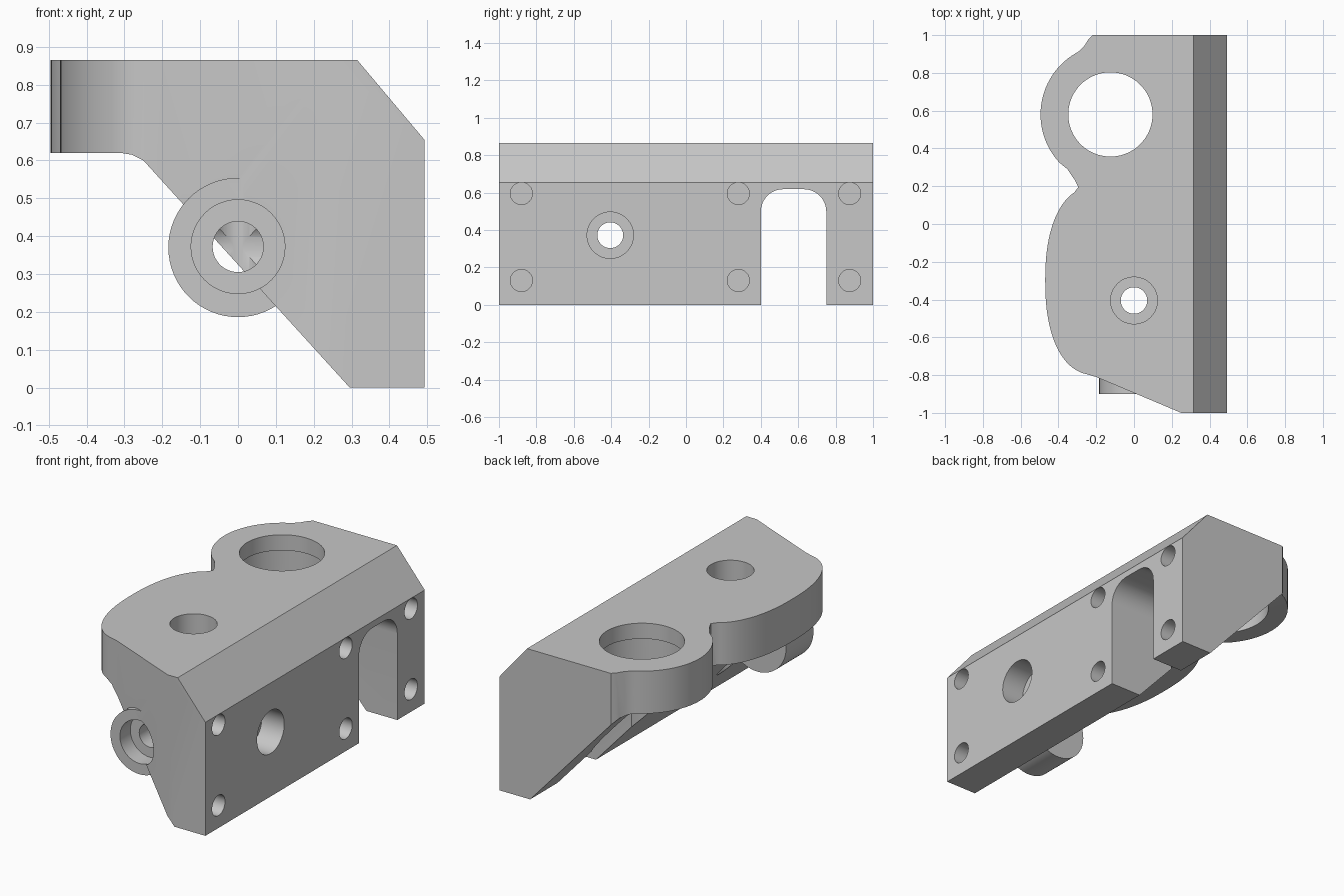
import bpy, bmesh, math
from mathutils import Vector, Matrix

cube = bpy.data.objects.get("Cube")
if cube:
    bpy.data.objects.remove(cube, do_unlink=True)

grey = bpy.data.materials.new("plain grey")
grey.use_nodes = True
COLOUR = (0.57, 0.57, 0.57, 1)
grey.diffuse_color = COLOUR
grey.node_tree.nodes["Principled BSDF"].inputs["Base Color"].default_value = COLOUR


def finish(name, bm):
    bmesh.ops.recalc_face_normals(bm, faces=bm.faces)
    mesh = bpy.data.meshes.new(name)
    bm.to_mesh(mesh)
    bm.free()
    mesh.materials.append(grey)
    ob = bpy.data.objects.new(name, mesh)
    bpy.context.collection.objects.link(ob)
    return ob


def prism(name, points, start, sweep):
    """Close a loop of 3D points and extrude it along a vector."""
    bm = bmesh.new()
    face = bm.faces.new([bm.verts.new(Vector(p) + Vector(start)) for p in points])
    new = bmesh.ops.extrude_face_region(bm, geom=[face])["geom"]
    bmesh.ops.translate(bm, vec=sweep, verts=[v for v in new if isinstance(v, bmesh.types.BMVert)])
    return finish(name, bm)


def rod(name, a, b, radius, sides=64):
    """Cylinder between two points."""
    a, b = Vector(a), Vector(b)
    bm = bmesh.new()
    turn = (b - a).to_track_quat('Z', 'Y').to_matrix().to_4x4()
    bmesh.ops.create_cone(bm, cap_ends=True, segments=sides, radius1=radius,
                          radius2=radius, depth=(b - a).length,
                          matrix=Matrix.Translation((a + b) / 2) @ turn)
    return finish(name, bm)


def arc(cx, cy, rx, ry, start, end, n=24, power=1.0):
    """Elliptical arc; a power below one makes it fuller."""
    points = []
    for i in range(n + 1):
        t = math.radians(start + (end - start) * i / n)
        c, s = math.cos(t), math.sin(t)
        points.append((cx + rx * math.copysign(abs(c) ** power, c),
                       cy + ry * math.copysign(abs(s) ** power, s)))
    return points


def combine(target, tool, operation='DIFFERENCE'):
    mod = target.modifiers.new(tool.name, 'BOOLEAN')
    mod.operation = operation
    mod.solver = 'EXACT'
    mod.object = tool
    bpy.context.view_layer.objects.active = target
    bpy.ops.object.modifier_apply(modifier=mod.name)
    bpy.data.objects.remove(tool, do_unlink=True)


# Bracket body: side profile trimmed by the lobed plan outline
profile = [(0.492, 0), (0.492, 0.655), (0.315, 0.865), (-0.6, 0.865),
           (-0.6, 0.62), (-0.31, 0.62), (-0.28, 0.615), (-0.25, 0.6), (0.295, 0)]
body = prism("bracket_body", [(x, 0, z) for x, z in profile], (0, -1.1, 0), (0, 2.2, 0))
plan = [(0.6, 1), (0.6, -1), (0.25, -1), (-0.2, -0.81)]
plan += arc(-0.2, -0.3, 0.27, 0.5, 262, 112, 40, 0.87)
plan += [(-0.295, 0.195), (-0.315, 0.235), (-0.352, 0.29)]
plan += arc(-0.12, 0.58, 0.375, 0.375, 223, 118, 32)
plan += [(-0.265, 0.94), (-0.24, 0.98), (-0.22, 1)]
combine(body, prism("plan", [(x, y, 0) for x, y in plan], (0, 0, -0.2), (0, 0, 1.4)), 'INTERSECT')

# Front boss
combine(body, rod("boss", (0, -0.9, 0.37), (0, -0.65, 0.37), 0.184), 'UNION')

# Vertical opening in the rear lobe, wider below its top lip
combine(body, rod("opening", (-0.125, 0.58, 0.5), (-0.125, 0.58, 1), 0.223, 80))
combine(body, rod("lower_opening", (-0.125, 0.58, -0.1), (-0.125, 0.58, 0.775), 0.265, 80))

# Arched slot through the lower wall
arch = [(0.4, -0.1)] + arc(0.52, 0.498, 0.12, 0.12, 180, 90, 12)
arch += arc(0.63, 0.498, 0.12, 0.12, 90, 0, 12) + [(0.75, -0.1)]
combine(body, prism("slot", [(0, y, z) for y, z in arch], (-0.32, 0, 0), (1, 0, 0)))

# Three stepped bores meeting at one centre: axis, back reach, radius, shoulder
centre = Vector((0, -0.405, 0.372))
for axis, back, radius, shoulder in ((Vector((1, 0, 0)), 0.4, 0.069, 0.35),
                                     (Vector((0, 0, 1)), 0.4, 0.07, 0.35),
                                     (Vector((0, -1, 0)), 0.01, 0.067, 0.4)):
    combine(body, rod("counterbore", centre + axis * shoulder, centre + axis * 0.6, 0.124, 48))
    combine(body, rod("bore", centre - axis * back, centre + axis * 0.61, radius, 44))

# Blind fixing holes in the flat wall
for y in (-0.88, 0.28, 0.875):
    for z in (0.13, 0.595):
        combine(body, rod("fixing", (0.39, y, z), (0.55, y, z), 0.059, 32))

bpy.ops.object.select_all(action='DESELECT')
body.select_set(True)
bpy.context.view_layer.objects.active = body
bpy.ops.object.shade_smooth_by_angle(angle=math.radians(30))
